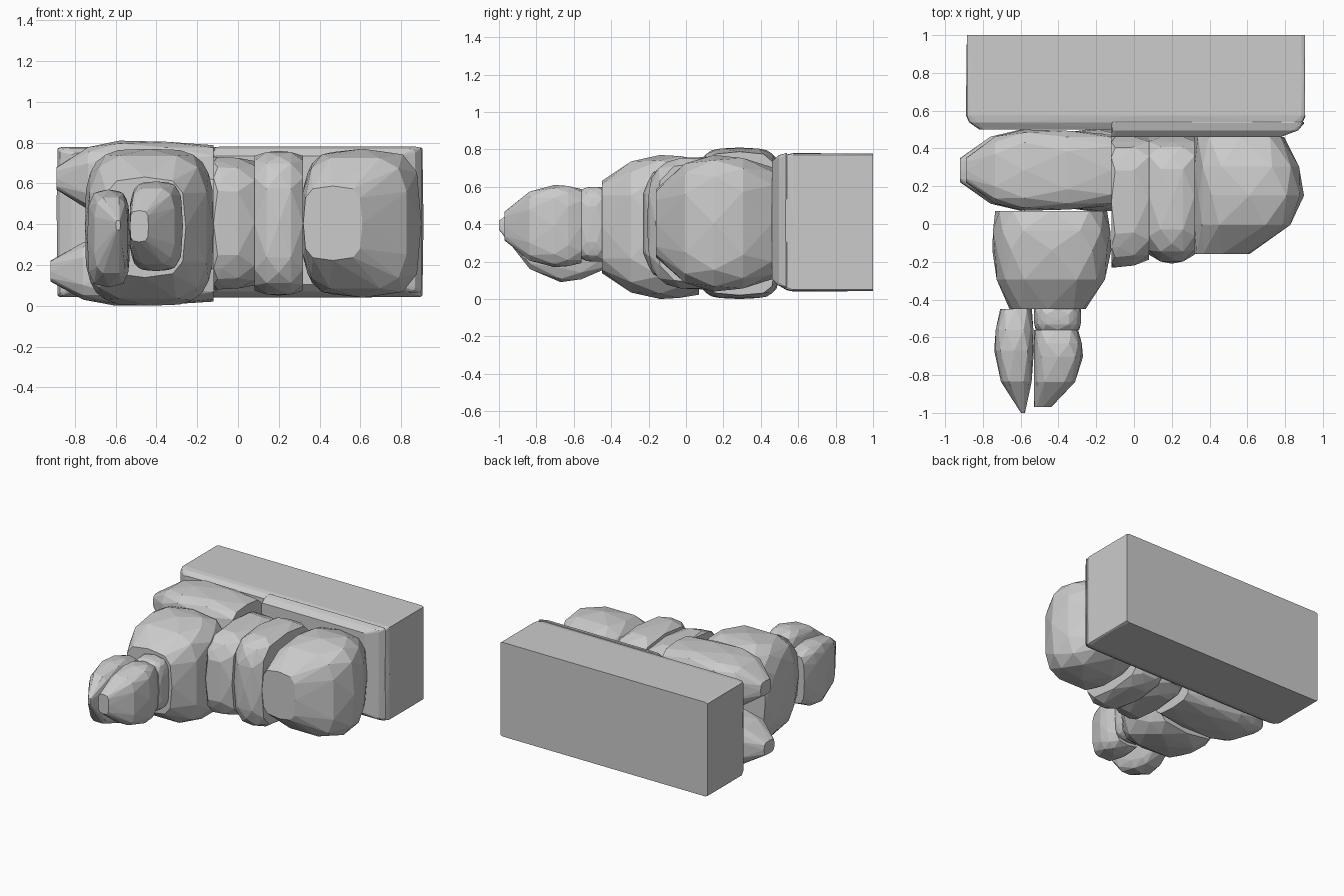
import bpy, bmesh, math
from mathutils import Vector

cube = bpy.data.objects.get("Cube")
if cube:
    bpy.data.objects.remove(cube, do_unlink=True)

SIDES = 12
BLOCKY = 0.04
CENTRE = Vector((0.5, 0.5))


def section(power, phase):
    """Rounded-box outline spanning the unit square."""
    points = []
    for k in range(SIDES):
        angle = math.tau * (k + phase) / SIDES
        c, s = math.cos(angle), math.sin(angle)
        points.append(Vector((math.copysign(abs(c) ** power, c),
                              math.copysign(abs(s) ** power, s))))
    reach = max(p.x for p in points)
    return [CENTRE + p / reach / 2 for p in points]


def lump(name, x, y, z, along="y", start=1, end=1, peak=0.5, pin=CENTRE, power=0.55):
    """Faceted convex lump filling the given spans. Its sections shrink
    towards the pin, from full size at the peak to start and end scales."""
    pin = Vector(pin)
    bm = bmesh.new()
    for i, t in enumerate((0, peak / 2, peak, (1 + peak) / 2, 1)):
        if t < peak:
            scale = 1 - (1 - start) * ((peak - t) / peak) ** 2
        else:
            scale = 1 - (1 - end) * ((t - peak) / (1 - peak)) ** 2
        for point in section(power, (i % 2) / 2):
            across, up = pin + (point - pin) * scale
            place = (t, across, up) if along == "x" else (across, t, up)
            bm.verts.new([low + (high - low) * f
                          for (low, high), f in zip((x, y, z), place)])
    bmesh.ops.convex_hull(bm, input=bm.verts[:])
    loose = [v for v in bm.verts if not v.link_faces]
    bmesh.ops.delete(bm, geom=loose, context="VERTS")
    bmesh.ops.dissolve_limit(bm, angle_limit=math.radians(2),
                             verts=bm.verts[:], edges=bm.edges[:])
    bmesh.ops.recalc_face_normals(bm, faces=bm.faces[:])
    mesh = bpy.data.meshes.new(name)
    bm.to_mesh(mesh)
    bm.free()
    obj = bpy.data.objects.new(name, mesh)
    bpy.context.collection.objects.link(obj)


# Shared joints between neighbouring parts
rest = 0.46          # where the body meets the plinth
shoulder = -0.12     # where the waist meets the chest
hip = 0.32           # where the belly meets the haunch
girth = 0.08         # where the waist meets the belly
breast = 0.07        # where the chest meets the forelegs
throat = -0.45       # where the neck meets the chest
nape = -0.56         # where the neck meets the head
cheek = -0.53        # where the two halves of the head meet

# Plinth with a bevelled face where the body rests
lump("plinth", x=(-0.89, 0.91), y=(0.5, 1), z=(0.04, 0.78),
     start=0.92, peak=0.15, power=BLOCKY)
lump("plinth_ledge", x=(shoulder, 0.9), y=(rest, 0.54), z=(0.06, 0.78),
     start=0.88, peak=0.9, pin=(0, 0.5), power=BLOCKY)

# Rounded hindquarters
lump("haunch", x=(hip, 0.9), y=(-0.16, rest), z=(0.04, 0.77),
     start=0.5, end=0.82, pin=(0, 0.5))

# Belly and waist bands
lump("belly", x=(girth, hip), y=(-0.21, rest), z=(0.05, 0.76), along="x",
     start=0.93, end=0.93, pin=(1, 0.5))
lump("waist", x=(shoulder, girth), y=(-0.23, rest), z=(girth, 0.73), along="x",
     end=0.94, peak=0.2, pin=(1, 0.5))

# Chest and the core between the forelegs
lump("chest", x=(-0.75, shoulder), y=(throat, breast), z=(0, 0.77),
     start=0.64, end=0.94, peak=0.6, pin=(0.4, 0.5))
lump("shoulder_core", x=(-0.55, shoulder), y=(breast, 0.5), z=(0.1, 0.7), along="x",
     start=0.6, peak=0.7)

# Pair of forelegs stretched along the plinth
for name, tip, height in (("left_foreleg", -0.89, (0.44, 0.81)),
                          ("right_foreleg", -0.92, (0, 0.34))):
    lump(name, x=(tip, shoulder), y=(breast, 0.5), z=height, along="x",
         start=0.3, end=0.88, peak=0.4)

# Neck and the two halves of the head
lump("neck", x=(cheek, -0.28), y=(nape, throat), z=(0.2, 0.6), start=0.92)
lump("face", x=(-0.74, cheek), y=(-1, throat), z=(0.09, 0.57),
     start=0.1, end=0.8, peak=0.6, pin=(0.75, 0.65))
lump("head_back", x=(cheek, -0.27), y=(-0.97, nape), z=(0.17, 0.61),
     start=0.35, end=0.9, peak=0.65, pin=(0, 0.5))
